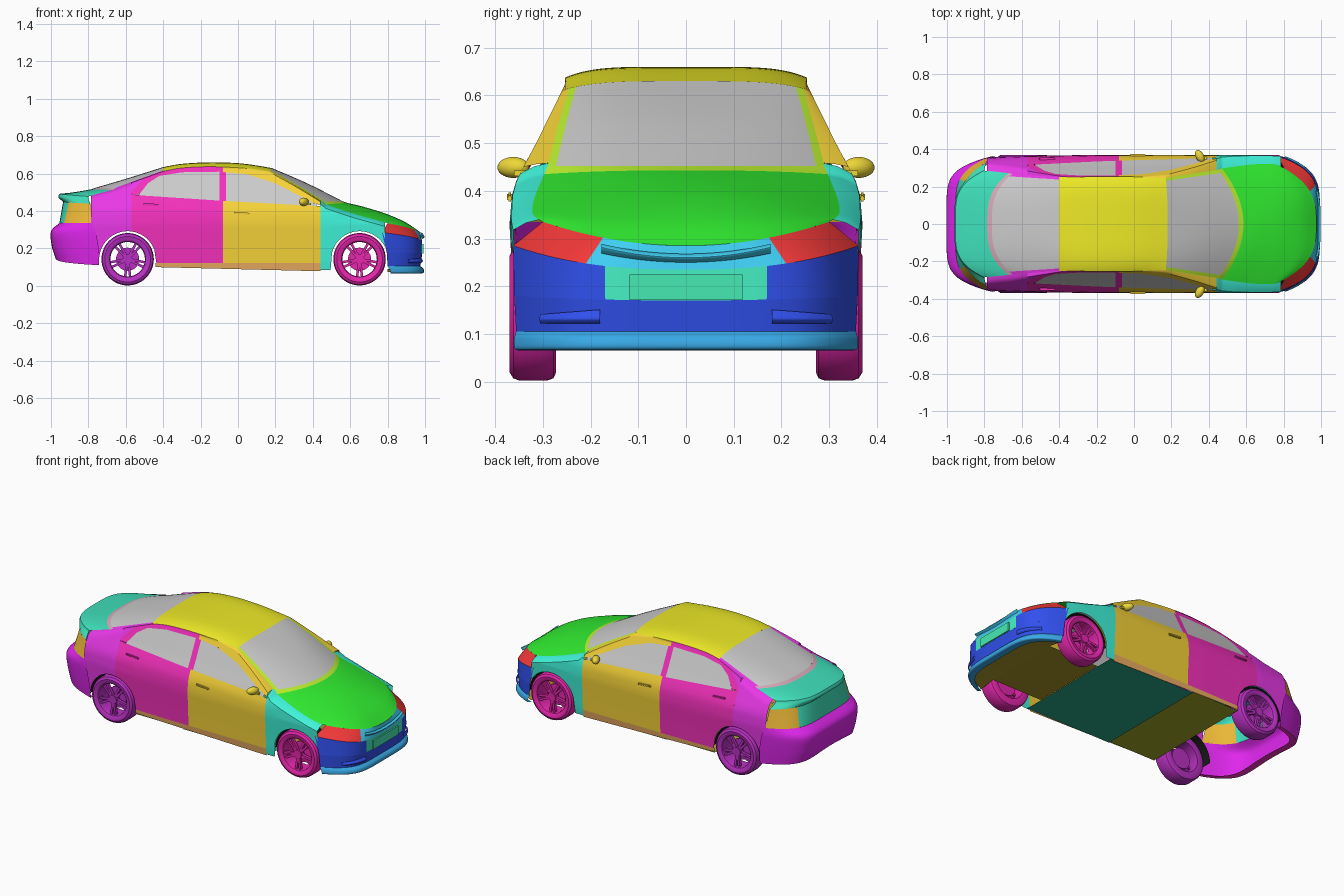
import bpy, bmesh, math
from mathutils import Vector, Matrix

if "Cube" in bpy.data.objects:
    bpy.data.objects.remove(bpy.data.objects["Cube"])

MATS = {}

def finish(me, name, color, angle=35):
    for p in me.polygons:
        p.use_smooth = True
    me.set_sharp_from_angle(angle=math.radians(angle))
    if color:
        if color not in MATS:
            MATS[color] = bpy.data.materials.new("paint_%d" % len(MATS))
            MATS[color].diffuse_color = (*color, 1)
        me.materials.append(MATS[color])
    ob = bpy.data.objects.new(name, me)
    bpy.context.collection.objects.link(ob)
    return ob

def from_bm(bm, name, color, recalc=True):
    if recalc:
        bmesh.ops.recalc_face_normals(bm, faces=bm.faces)
    me = bpy.data.meshes.new(name)
    bm.to_mesh(me)
    bm.free()
    return finish(me, name, color)

def grids(name, gs, color):
    """Point grids -> one mesh, faces turned away from the car's core."""
    bm = bmesh.new()
    for g in gs:
        vs = [[bm.verts.new(p) for p in row] for row in g]
        for a, b in zip(vs, vs[1:]):
            for i in range(len(a) - 1):
                f = bm.faces.new((a[i], a[i + 1], b[i + 1], b[i]))
                f.normal_update()
                c = f.calc_center_median()
                if f.normal.dot(c - Vector((max(-.6, min(.6, c.x)), 0, .25))) < 0:
                    f.normal_flip()
    return from_bm(bm, name, color, False)

def lerp(pts, x):
    if x <= pts[0][0]:
        return pts[0][1]
    for (a, p), (b, q) in zip(pts, pts[1:]):
        if x <= b:
            return p + (q - p) * (x - a) / max(b - a, 1e-9)
    return pts[-1][1]

def spline(rows, n):
    """Smooth interpolation through rows of numbers."""
    if len(rows) == 2:
        n = max(2, n // 2)
    e = [rows[0]] + list(rows) + [rows[-1]]
    out = []
    for k in range(len(rows) - 1):
        a, b, c, d = e[k:k + 4]
        for i in range(n + (k == len(rows) - 2)):
            t = i / n
            out.append([q + .5 * t * (r - p + t * (2 * p - 5 * q + 4 * r - s + t * (3 * (q - r) + s - p)))
                        if len(rows) > 2 else q + (r - q) * t for p, q, r, s in zip(a, b, c, d)])
    return out

def panel(name, rows, color=None, v0=0, v1=1, n=8):
    """Cross-car panel. Row = centre x, z, edge x, y, z, plan power, crown power."""
    def pt(r, v):
        xc, zc, xe, ye, ze, px, pz = r
        return (xc + (xe - xc) * abs(v) ** px, ye * v, zc + (ze - zc) * abs(v) ** pz)
    R = spline(rows, n)
    spans = [(-v1, v1, 48)] if v0 == 0 else [(v0, v1, 14), (-v0, -v1, 14)]
    return grids(name, [[[pt(r, a + (b - a) * i / m) for i in range(m + 1)] for r in R] for a, b, m in spans], color)

# Colours
GREEN, YELLOW, LIME, TEAL = (.03, .85, .03), (.85, .82, .02), (.5, .88, .03), (.05, .75, .5)
BLUE, SKY, CYAN, RED = (.03, .08, .85), (.04, .4, .8), (.05, .62, .9), (.9, .04, .04)
ORANGE, PINK, PURPLE, MAGENTA = (.92, .65, .04), (.9, .03, .5), (.82, .04, .8), (.75, .02, .85)
MINT, LAMP, SILL, MAUVE, BLACK = (.05, .9, .7), (.88, .5, .04), (.85, .42, .12), (.68, .4, .48), (.01, .01, .01)

# Rows shared between panels
HOOD = [(.975, .285, .80, .30, .335, 3, 2), (.90, .337, .76, .318, .347, 3, 2), (.80, .382, .70, .322, .363, 2.5, 2),
        (.68, .42, .60, .315, .392, 2, 2), (.585, .443, .47, .297, .435, 2, 2.5)]
SCREEN = [(.56, .452, .45, .29, .452, 2, 3), (.37, .548, .31, .268, .537, 2.2, 3), (.18, .63, .17, .245, .615, 2.5, 4)]
ROOF = [SCREEN[-1], (.02, .654, .02, .252, .63, 2, 5), (-.15, .66, -.15, .254, .637, 2, 5),
        (-.30, .652, -.30, .252, .63, 2, 5), (-.40, .635, -.40, .25, .612, 2, 4)]
REAR = [ROOF[-1], (-.60, .572, -.54, .26, .562, 2.5, 3), (-.76, .525, -.65, .268, .52, 3, 3)]
TRUNK = [(-.785, .516, -.67, .272, .513, 3, 3), (-.88, .50, -.74, .28, .495, 4, 3), (-.955, .492, -.80, .285, .478, 4, 3)]
TAIL = [(-.96, .472, -.80, .292, .465, 4, 3), (-.935, .45, -.79, .328, .44, 4, 2), (-.955, .335, -.78, .355, .335, 5, 2)]
NOSE = [(.975, .105, .80, .356, .105, 5, 2), (.985, .17, .795, .36, .18, 5, 2), (.985, .235, .77, .362, .285, 5, 2.5)]

# Hood, screens, roof, trunk lid
panel("hood", HOOD, GREEN)
panel("cowl", [HOOD[-1], SCREEN[0]], LIME)
panel("windshield", SCREEN, None, 0, .94)
panel("windshield_pillars", SCREEN, LIME, .94, 1)
panel("roof", ROOF, YELLOW)
panel("rear_window", REAR, None, 0, .95)
panel("rear_window_edges", REAR, PURPLE, .95, 1)
panel("rear_window_trim", [REAR[-1], TRUNK[0]], MAUVE)
panel("trunk_lid", TRUNK, TEAL)
panel("spoiler_lip", [TRUNK[-1], TAIL[0], TAIL[1]], TEAL)
panel("trunk_face", TAIL[1:], TEAL, 0, .68)
panel("tail_lamps", TAIL[1:], LAMP, .68, 1)

# Bumpers, lamps, grille
panel("rear_bumper", [TAIL[-1], (-1, .29, -.762, .362, .29, 6, 2), (-.995, .21, -.745, .36, .20, 6, 2),
                      (-.975, .15, -.742, .352, .11, 6, 2)], MAGENTA)
panel("rear_bumper_lip", [(-.975, .15, -.742, .352, .11, 6, 2), (-.93, .148, -.742, .33, .11, 6, 2)], PINK)
panel("front_bumper_lower", NOSE[:2], BLUE)
panel("front_bumper_upper", NOSE[1:], BLUE, .47, 1)
panel("grille_insert", NOSE[1:], (.06, .88, .55), 0, .47)
panel("upper_grille", [NOSE[2], HOOD[0]], CYAN, 0, .58)
panel("headlights", [NOSE[2], HOOD[0]], RED, .58, 1)
panel("grille_bar", [(.985, .25, .80, .34, .32, 4, 2), (.997, .26, .81, .34, .34, 4, 2),
                     (.985, .268, .80, .34, .345, 4, 2)], CYAN, 0, .52)
panel("fog_intakes", [(.985, .122, .81, .36, .122, 5, 1), (.994, .135, .815, .361, .13, 5, 1),
                      (.985, .165, .81, .36, .137, 5, 1)], BLUE, .5, .85)
panel("front_lip", [(.95, .066, .80, .34, .066, 5, 2), (.99, .068, .815, .358, .068, 5, 2),
                    (.992, .09, .81, .36, .09, 5, 2), (.975, .105, .80, .356, .105, 5, 2)], SKY)

# Side surface: plan width minus tumblehome
RAIL = sorted((r[2], (r[3], r[4])) for P in (HOOD, SCREEN, ROOF, REAR, TRUNK) for r in spline(P, 8))
RY = [(x, p[0]) for x, p in RAIL]
RZ = [(x, p[1]) for x, p in RAIL]
WIDTH = [(-.8, .355), (-.6, .364), (-.2, .37), (.4, .37), (.7, .367), (.8, .362)]
TUCK = [(.07, .016), (.12, .010), (.22, .006), (.33, 0), (.39, .005), (.42, .014), (.45, .029), (.5, .056), (.62, .115), (.66, .13)]
BELT = [(-.58, .49), (-.5, .482), (-.09, .455), (.45, .425)]
WTOP = [(-.53, .486), (-.48, .55), (-.42, .588), (-.3, .607), (-.1, .61), (.05, .596), (.2, .548), (.41, .44), (.45, .43)]
FTOP = [(-.58, .49), (-.5, .575), (-.4, .628), (-.3, .66), (.5, .66)]

def side_y(x, z):
    return lerp(WIDTH, x) - lerp(TUCK, z)

def rail(x):
    return lerp(RZ, x)

def belt(x):
    return lerp(BELT, x)

def wtop(x):
    return max(belt(x) + .001, lerp(WTOP, x))

def arch(x, base):
    for c in (.65, -.59):
        if abs(x - c) < .152:
            base = max(base, .14 + math.sqrt(.152 ** 2 - (x - c) ** 2))
    return base

def side(name, x0, x1, lo, hi, color=None, roll=None, n=44, m=14):
    """Panel on both flanks; roll = drop below the rail where it turns in to meet it."""
    gs = []
    for s in (1, -1):
        g = []
        for i in range(n + 1):
            x = x0 + (x1 - x0) * i / n
            a, b = lo(x), hi(x) - (roll or 0)
            col = [(x, s * side_y(x, a + (b - a) * j / m), a + (b - a) * j / m) for j in range(m + 1)]
            if roll is not None:
                y, z = lerp(RY, x), rail(x)
                col += [(x, s * (y + (abs(col[m][1]) - y) * .5), z - roll * .3), (x, s * y, z)]
            g.append(col)
        gs.append(g)
    return grids(name, gs, color)

def frame_top(x):
    return max(wtop(x) + .001, min(rail(x), lerp(FTOP, x)))

side("front_fenders", .44, .785, lambda x: arch(x, .085), rail, MINT, .022)
side("front_doors", -.08, .44, lambda x: .122, belt, ORANGE)
side("front_windows", -.065, .42, belt, wtop)
side("front_window_frames", -.08, .44, wtop, rail, ORANGE, .008)
side("door_pillars", -.10, -.065, belt, wtop, PINK, None, 2)
side("rear_doors", -.57, -.08, lambda x: arch(x, .122), belt, PINK)
side("rear_windows", -.53, -.10, belt, wtop)
side("rear_window_frames", -.57, -.08, wtop, frame_top, PINK)
side("rear_pillars", -.57, -.08, frame_top, lambda x: max(rail(x), frame_top(x)), PURPLE, 0)
side("rear_quarters", -.785, -.57, lambda x: arch(x, lerp([(-.785, .335), (-.742, .12)], x)), rail, PURPLE, .015)
side("sills", -.44, .44, lambda x: lerp([(-.44, .1), (.44, .078)], x), lambda x: .122, SILL, None, 20, 3)

# Underside
def plate(name, x0, x1, y, z, color):
    grids(name, [[[(x, -y, z), (x, y, z)] for x in (x0, x1)]], color)

plate("floor_front", -.12, .46, .355, .088, (.02, .38, .25))
plate("floor_rear", -.44, -.12, .355, .095, (.38, .4, .02))
plate("engine_tray", .46, .8, .24, .09, (.4, .3, .02))
panel("bumper_tray", [(.96, .075, .80, .34, .075, 5, 2), (.80, .09, .80, .24, .09, 5, 2)], (.4, .3, .02))

def box(bm, size, mat):
    bmesh.ops.create_cube(bm, size=1, matrix=mat @ Matrix.Diagonal((*size, 1)))

# Wheels: lathed tyre, five split spokes, hub and brake disc; wheel axis along y
TYRE = [(.092, .345), (.096, .362), (.104, .368), (.122, .37), (.135, .362), (.14, .348),
        (.14, .292), (.135, .278), (.122, .272), (.092, .275)]

def wheel(name, x, s, color):
    bm = bmesh.new()
    N = 48
    rings = [[bm.verts.new((x + r * math.cos(k * math.tau / N), s * y, .142 + r * math.sin(k * math.tau / N)))
              for r, y in TYRE] for k in range(N)]
    for k in range(N):
        a, b = rings[k], rings[(k + 1) % N]
        for i in range(len(TYRE)):
            j = (i + 1) % len(TYRE)
            bm.faces.new((a[i], a[j], b[j], b[i]))
    turn = Matrix.Rotation(math.pi / 2, 4, 'X')
    hub = Matrix.Translation((x, s * .345, .142))
    for r, d, o in ((.026, .03, 0), (.062, .012, -.035)):
        bmesh.ops.create_cone(bm, cap_ends=True, segments=32, radius1=r, radius2=r, depth=d,
                              matrix=hub @ Matrix.Translation((0, s * o, 0)) @ turn)
    for k in range(5):
        for t in (-1, 1):
            R = Matrix.Rotation(math.pi / 2 + k * math.tau / 5, 4, 'Y')
            box(bm, (.08, .018, .013), hub @ R @ Matrix.Translation((.058, 0, t * .009)) @ Matrix.Rotation(t * -.12, 4, 'Y'))
    from_bm(bm, name, color)

for s, tag in ((1, "left"), (-1, "right")):
    wheel("front_wheel_" + tag, .65, s, (.8, .02, .42))
    wheel("rear_wheel_" + tag, -.59, s, (.5, .03, .55))

# Wheel well liners
for nm, c in (("front_liners", .65), ("rear_liners", -.59)):
    ring = [(c + .152 * math.cos(a * math.pi / 24), .14 + .152 * math.sin(a * math.pi / 24)) for a in range(25)]
    grids(nm, [[[(x, s * y, z) for x, z in ring] for y in (.24, .355)] for s in (1, -1)], BLACK)

# Licence plate blank
bm = bmesh.new()
box(bm, (.012, .236, .053), Matrix.Translation((.987, 0, .198)))
from_bm(bm, "plate_blank", (.06, .82, .45))

# Door mirrors and handles
bm = bmesh.new()
for s in (1, -1):
    M = Matrix.Translation((.352, s * .362, .449)) @ Matrix.Rotation(s * .5, 4, 'Z')
    bmesh.ops.create_uvsphere(bm, u_segments=24, v_segments=14, radius=1, matrix=M @ Matrix.Diagonal((.022, .036, .022, 1)))
    box(bm, (.03, .04, .012), Matrix.Translation((.375, s * .34, .437)))
from_bm(bm, "door_mirrors", (.85, .68, .04))
for nm, x, z, col in (("front_handles", .02, .387, ORANGE), ("rear_handles", -.465, .434, PINK)):
    bm = bmesh.new()
    for s in (1, -1):
        y = s * (side_y(x, z) + .004)
        box(bm, (.085, .012, .012), Matrix.Translation((x, y, z)) @ Matrix.Rotation(.08, 4, 'Y'))
    bmesh.ops.bevel(bm, geom=bm.edges[:], offset=.003, segments=2, affect='EDGES')
    from_bm(bm, nm, col)

for m in bpy.data.materials:
    if m.users and not m.is_grease_pencil:
        m.use_nodes = True
        m.node_tree.nodes["Principled BSDF"].inputs["Base Color"].default_value = m.diffuse_color
